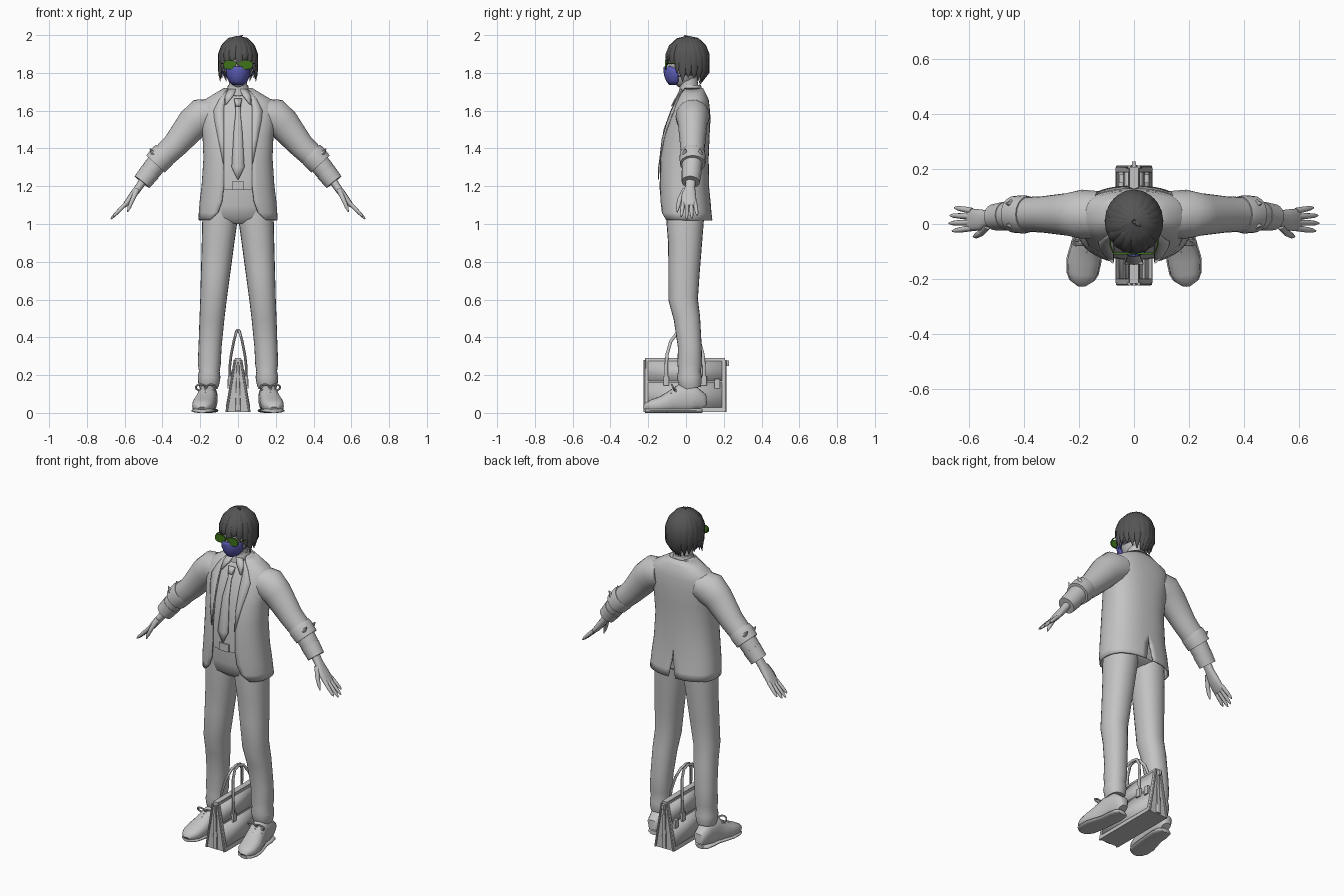
import bpy, bmesh, math
from mathutils import Vector

if "Cube" in bpy.data.objects:
    bpy.data.objects.remove(bpy.data.objects["Cube"])


def material(name, *rgb):
    m = bpy.data.materials.new(name)
    m.use_nodes = True
    m.diffuse_color = (*rgb, 1)
    m.node_tree.nodes["Principled BSDF"].inputs["Base Color"].default_value = (*rgb, 1)
    return m


grey = material("plain grey", .55, .55, .55)
dark = material("dark hair grey", .09, .09, .09)
green = material("lens green", .05, .17, .01)
blue = material("mask blue", .11, .11, .48)
parts = []


def finish(name, bm, mat, mirror=False, thick=0):
    """Turn a bmesh into an object, optionally mirrored and thickened."""
    bmesh.ops.recalc_face_normals(bm, faces=bm.faces[:])
    me = bpy.data.meshes.new(name)
    bm.to_mesh(me)
    bm.free()
    ob = bpy.data.objects.new(name, me)
    bpy.context.collection.objects.link(ob)
    me.materials.append(mat)
    if mirror:
        ob.modifiers.new("mirror", 'MIRROR').merge_threshold = .002
    if thick:
        ob.modifiers.new("thickness", 'SOLIDIFY').thickness = thick
    parts.append(ob)
    return ob


def grid(name, rows, mat=grey, wrap=False, mirror=False, thick=0):
    """Skin rows of points; wrapped rows make a capped solid."""
    bm = bmesh.new()
    vs = [[bm.verts.new(p) for p in row] for row in rows]
    n = len(rows[0])
    for a, b in zip(vs, vs[1:]):
        for i in range(n if wrap else n - 1):
            j = (i + 1) % n
            bm.faces.new((a[i], a[j], b[j], b[i]))
    if wrap:
        bm.faces.new(vs[0])
        bm.faces.new(vs[-1])
    return finish(name, bm, mat, mirror, thick)


def power(v, p):
    return math.copysign(abs(v) ** (2 / p), v)


def tube(name, rings, ref=(0, 1, 0), mat=grey, p=2, n=20, mirror=False):
    """Loft rings of (centre, half width along ref, other half width)."""
    pts = [Vector(r[0]) for r in rings]
    rows = []
    for i, (c, a, b) in enumerate(rings):
        t = (pts[min(i + 1, len(pts) - 1)] - pts[max(i - 1, 0)]).normalized()
        u = Vector(ref)
        u = (u - t * u.dot(t)).normalized()
        v = t.cross(u)
        angles = [math.tau * k / n for k in range(n)]
        rows.append([pts[i] + u * a * power(math.cos(k), p) + v * b * power(math.sin(k), p)
                     for k in angles])
    return grid(name, rows, mat, True, mirror)


def ball(name, centre, size, mat=grey, mirror=False, keep=None):
    bm = bmesh.new()
    bmesh.ops.create_uvsphere(bm, u_segments=24, v_segments=16, radius=1)
    for v in bm.verts:
        v.co = Vector(centre) + Vector(a * b for a, b in zip(v.co, size))
    if keep:
        bmesh.ops.delete(bm, geom=[v for v in bm.verts if not keep(v.co)], context='VERTS')
    return finish(name, bm, mat, mirror)


def box(name, c, s, mat=grey, mirror=False):
    tube(name, [((c[0], c[1], c[2] + k * s[2] / 2), s[1] / 2, s[0] / 2) for k in (-1, 1)],
         mat=mat, p=30, n=16, mirror=mirror)


# Torso outline: height, half width, front, back, opening
body = [(1.02, .21, -.135, .14, .15), (1.06, .208, -.14, .135, .107), (1.12, .203, -.142, .13, .085),
        (1.2, .193, -.145, .122, .076), (1.35, .183, -.143, .12, .075), (1.47, .188, -.125, .125, .075),
        (1.56, .2, -.095, .13, .075), (1.62, .2, -.07, .125, .075), (1.66, .175, -.05, .12, .072),
        (1.69, .125, -.035, .105, .068), (1.72, .075, -.02, .09, .055)]
P = 2.4


def front_y(x, z, off=0):
    """Front surface of the torso at a given position."""
    for lo, hi in zip(body, body[1:]):
        if z <= hi[0]:
            break
    k = (z - lo[0]) / (hi[0] - lo[0])
    w, f, b = [lo[i] + k * (hi[i] - lo[i]) for i in (1, 2, 3)]
    return (f + b) / 2 - (b - f) / 2 * max(0, 1 - abs(x / w) ** P) ** (1 / P) - off


def front_plate(name, outline, off, mirror=False, mat=grey):
    """Plate on the chest from (height, inner x, outer x) steps."""
    rows = [[(x, front_y(x, z, off), z) for x in (a, (a + b) / 2, b)] for z, a, b in outline]
    grid(name, rows, mat, mirror=mirror, thick=.006)


# Jacket, open in front with a vent behind
rows = []
for z, w, f, b, gap in body:
    a0 = math.asin((gap / w) ** (P / 2))
    a1 = math.pi - max(0, 1.14 - z) * .6
    angles = [a0 + (a1 - a0) * i / 20 for i in range(21)]
    rows.append([(w * power(math.sin(a), P) if a < 3.14 else 0,
                  (f + b) / 2 - (b - f) / 2 * power(math.cos(a), P), z) for a in angles])
grid("jacket", rows, mirror=True, thick=.008)
front_plate("lapel", [(1.71, .055, .06), (1.66, .072, .1), (1.6, .075, .13), (1.55, .075, .125),
                      (1.45, .075, .105), (1.32, .075, .079)], .007, True)

# Shirt, tie, collar and belt
tube("shirt", [((0, (f + b) / 2, z), (b - f) / 2 - .014, w * .93) for z, w, f, b, g in body[3:]],
     p=P, n=32)
front_plate("tie", [(1.645, -.018, .018), (1.6, -.012, .012), (1.5, -.022, .022),
                    (1.3, -.034, .034), (1.235, -.002, .002)], .004)
front_plate("tie_knot", [(1.665, -.022, .022), (1.625, -.012, .012)], .012)
front_plate("collar_point", [(1.715, .01, .05), (1.68, .025, .068), (1.635, .062, .068)], .01, True)
tube("collar", [((0, .025, 1.68), .066, .066), ((0, .025, 1.735), .055, .053)])
tube("belt", [((0, -.012, z), .118, .17) for z in (1.18, 1.225)], p=P, n=32)
box("belt_buckle", (0, -.132, 1.203), (.065, .014, .045))
tube("trouser_top", [((0, -.01, 1.2), .112, .168), ((0, -.008, 1.1), .11, .183),
                     ((0, -.005, 1.04), .1, .175), ((0, 0, 1.015), .07, .12)], p=P, n=32)

# Trouser legs
legs = [(1.1, .09, 0, .09, .1), (1.0, .098, -.005, .092, .098), (.9, .106, -.005, .086, .09),
        (.75, .118, -.01, .078, .083), (.6, .13, -.015, .07, .078), (.5, .138, .005, .066, .07),
        (.35, .148, .02, .061, .063), (.26, .152, .02, .061, .065), (.22, .152, .018, .055, .06),
        (.19, .153, .018, .06, .066), (.15, .155, .022, .055, .06), (.13, .155, .025, .048, .054)]
tube("trouser_leg", [((x, y, z), ry, rx) for z, x, y, rx, ry in legs], p=2.2, n=24, mirror=True)

# Shoes with soles and laces
shoe = [(.085, .155, .06, .025), (.072, .156, .11, .042), (.03, .158, .15, .05), (-.03, .162, .15, .05),
        (-.08, .172, .115, .055), (-.13, .182, .088, .06), (-.18, .188, .07, .055), (-.205, .19, .055, .042),
        (-.218, .19, .035, .02)]
for name, tall, wide in (("shoe", None, 0), ("shoe_sole", .024, .004)):
    tube(name, [((x, y, (tall or h) / 2), w + wide, (tall or h) / 2) for y, x, h, w in shoe],
         ref=(1, 0, 0), p=2.5, mirror=True)
for i in range(3):
    y, z = -.055 - i * .022, .137 - i * .015
    tube("shoe_lace", [((.172 + k * .04, y, z - abs(k) * .022), .005, .005) for k in (-1, -.5, 0, .5, 1)],
         n=8, mirror=True)
for side in (-1, 1):
    loop = [(math.tau * k / 10) for k in range(11)]
    tube("lace_bow", [((.17 + side * (.028 + .026 * math.cos(a)), -.068 - .008 * math.sin(a),
                        .135 + .016 * math.sin(a)), .005, .005) for a in loop], n=8, mirror=True)

# Sleeves with turned-back cuffs
tube("sleeve", [((.13, .035, 1.585), .085, .08), ((.19, .035, 1.57), .09, .097),
                ((.24, .035, 1.53), .078, .087), ((.335, .035, 1.415), .066, .068),
                ((.42, .035, 1.335), .062, .062)], mirror=True)
tube("jacket_cuff", [((.385, .035, 1.373), .066, .066), ((.4, .035, 1.358), .07, .07),
                     ((.437, .035, 1.318), .067, .066)], mirror=True)
for y in (-.005, .075):
    tube("cuff_corner", [((.425, y, 1.36), .022, .02), ((.45, y, 1.375), .014, .012),
                         ((.467, y, 1.4), .002, .002)], n=8, mirror=True)
tube("shirt_sleeve", [((.41, .035, 1.345), .056, .056), ((.455, .03, 1.29), .052, .054),
                      ((.468, .03, 1.272), .05, .05)], mirror=True)
tube("shirt_cuff", [((.463, .03, 1.278), .053, .055), ((.508, .025, 1.222), .048, .05)], mirror=True)

# Hands
tube("hand", [((.495, .025, 1.24), .027, .022), ((.525, .022, 1.195), .026, .02),
              ((.555, .015, 1.155), .038, .019), ((.59, .015, 1.11), .041, .015),
              ((.605, .015, 1.093), .036, .01)], p=2.4, n=16, mirror=True)
for i, length in enumerate((.9, 1.05, 1, .8)):
    y = -.015 + i * .021
    tube("finger", [((.59 + .08 * k * length, y + (y - .015) * k * .35, 1.112 - .082 * k * length), r, r)
                    for k, r in ((0, .011), (.5, .0105), (.85, .008), (1, .003))], n=10, mirror=True)
tube("thumb", [((.535, -.005, 1.18), .016, .015), ((.558, -.033, 1.13), .013, .012),
               ((.575, -.043, 1.09), .01, .01), ((.585, -.046, 1.063), .003, .003)], n=10, mirror=True)

# Neck and head
tube("neck", [((0, .02, 1.66), .05, .05), ((0, .01, 1.8), .048, .046)])
tube("head", [((0, -.055, 1.738), .02, .018), ((0, -.045, 1.75), .04, .038), ((0, -.025, 1.78), .068, .06),
              ((0, -.008, 1.82), .088, .074), ((0, 0, 1.88), .094, .082), ((0, .005, 1.94), .075, .065),
              ((0, .005, 1.97), .03, .03)], n=24)
ball("ear", (.08, .01, 1.835), (.012, .02, .03), mirror=True)

# Face mask with straps
rows = []
for z, w, y0, y1 in ((1.835, .045, -.117, -.085), (1.82, .064, -.12, -.045), (1.785, .062, -.116, -.04),
                     (1.755, .05, -.104, -.04), (1.735, .03, -.088, -.05)):
    rows.append([(w * math.sin(a), y1 + (y0 - y1) * math.cos(a), z)
                 for a in [math.pi * (k / 12 - .5) for k in range(13)]])
grid("face_mask", rows, blue, thick=.005)
for z in (1.815, 1.78):
    tube("mask_strap", [((.062, -.045, z), .003, .003), ((.078, -.01, z + .012), .003, .003),
                        ((.086, .02, 1.83), .003, .003)], (0, 0, 1), blue, n=6, mirror=True)

# Glasses
tube("lens", [((.043, y, 1.843), .034, .024) for y in (-.112, -.104)], (1, 0, 0), green, p=2.6,
     mirror=True)
box("glasses_bridge", (0, -.108, 1.85), (.03, .006, .006), green)
tube("glasses_arm", [((.076, -.104, 1.85), .003, .003), ((.086, -.08, 1.85), .003, .003),
                     ((.088, .01, 1.845), .003, .003)], (0, 0, 1), green, n=6, mirror=True)

# Hair: a cap with overlapping tapered locks
ball("hair_cap", (0, .01, 1.87), (.096, .108, .12), dark,
     keep=lambda c: c.z > 1.78 and (c.y > -.02 or c.z > 1.895))


def lock(degrees, end, pull, width):
    a = math.radians(degrees)
    steps = [(s, math.sin(s), 1.87 + .12 * math.cos(s)) for s in (.06, .5, .95, 1.35)]
    steps.append((2, .98, (1.89 + end) / 2 - .005))
    steps.append((3, pull, end))
    widths = (.012, .75 * width, width, width, .75 * width, .002)
    tube("hair_lock", [((.098 * r * math.sin(a), .008 - .109 * r * math.cos(a), z), w, min(.011, w * .5))
                       for (s, r, z), w in zip(steps, widths)],
         (math.cos(a), math.sin(a), 0), dark, n=8)


for d, end in ((-58, 1.81), (-38, 1.85), (-18, 1.862), (4, 1.83), (22, 1.868), (40, 1.845), (60, 1.8)):
    lock(d, end, 1.03, .024)
for side in (-1, 1):
    for d, end, pull in ((76, 1.755, 1), (92, 1.775, 1.02), (110, 1.77, .92), (128, 1.755, .8),
                         (146, 1.745, .68), (166, 1.735, .6)):
        lock(side * d, end, pull, .031)
lock(180, 1.73, .55, .032)
tube("hair_tuft", [((0, .01, 1.98), .014, .01), ((.012, 0, 1.994), .008, .005), ((.025, -.008, 1.998), .002, .002)],
     mat=dark, n=8)


# Briefcase with tapered body
def slope(z):
    return .068 - .05 * z / .285


grid("briefcase", [[(s * slope(z), y, z) for s, y in ((-1, -.215), (1, -.215), (1, .205), (-1, .205))]
                   for z in (.005, .285)], wrap=True)
for y0, y1, z0, z1 in ((-.2, .19, .03, .16), (-.2, .19, .17, .275)):
    grid("case_panel", [[(slope(z) + .002, y, z) for y in (y0, y1)] for z in (z0, z1)],
         mirror=True, thick=.004)
box("case_top_rim", (0, -.005, .284), (.034, .425, .014))
for y in (-.218, .208):
    tube("end_fold", [((0, y, .01), .007, .014), ((0, y, .27), .007, .006)], p=4)
    for s in (.9,):
        tube("corner_edge", [((s * slope(z), y, z), .006, .006) for z in (.005, .28)], n=8, mirror=True)
box("end_tab", (0, .215, .262), (.014, .025, .03))
box("case_lock", (.047, .165, .155), (.016, .03, .05), mirror=True)

# Handles and their mounts
path = [(.042, -.105, .17), (.043, -.105, .25), (.036, -.1, .31), (.022, -.08, .38), (.01, -.045, .425),
        (.006, -.005, .435)]
path += [(x, -.01 - y, z) for x, y, z in path[-2::-1]]
tube("case_handle", [(p, .007, .009) for p in path], (1, 0, 0), n=10, mirror=True)
for y in (-.105, .095):
    box("handle_mount", (.043, y, .17), (.02, .03, .05), mirror=True)

# Smooth shading with sharp edges kept
bpy.ops.object.select_all(action='DESELECT')
for ob in parts:
    ob.select_set(True)
bpy.context.view_layer.objects.active = parts[0]
bpy.ops.object.shade_smooth_by_angle(angle=math.radians(42))
